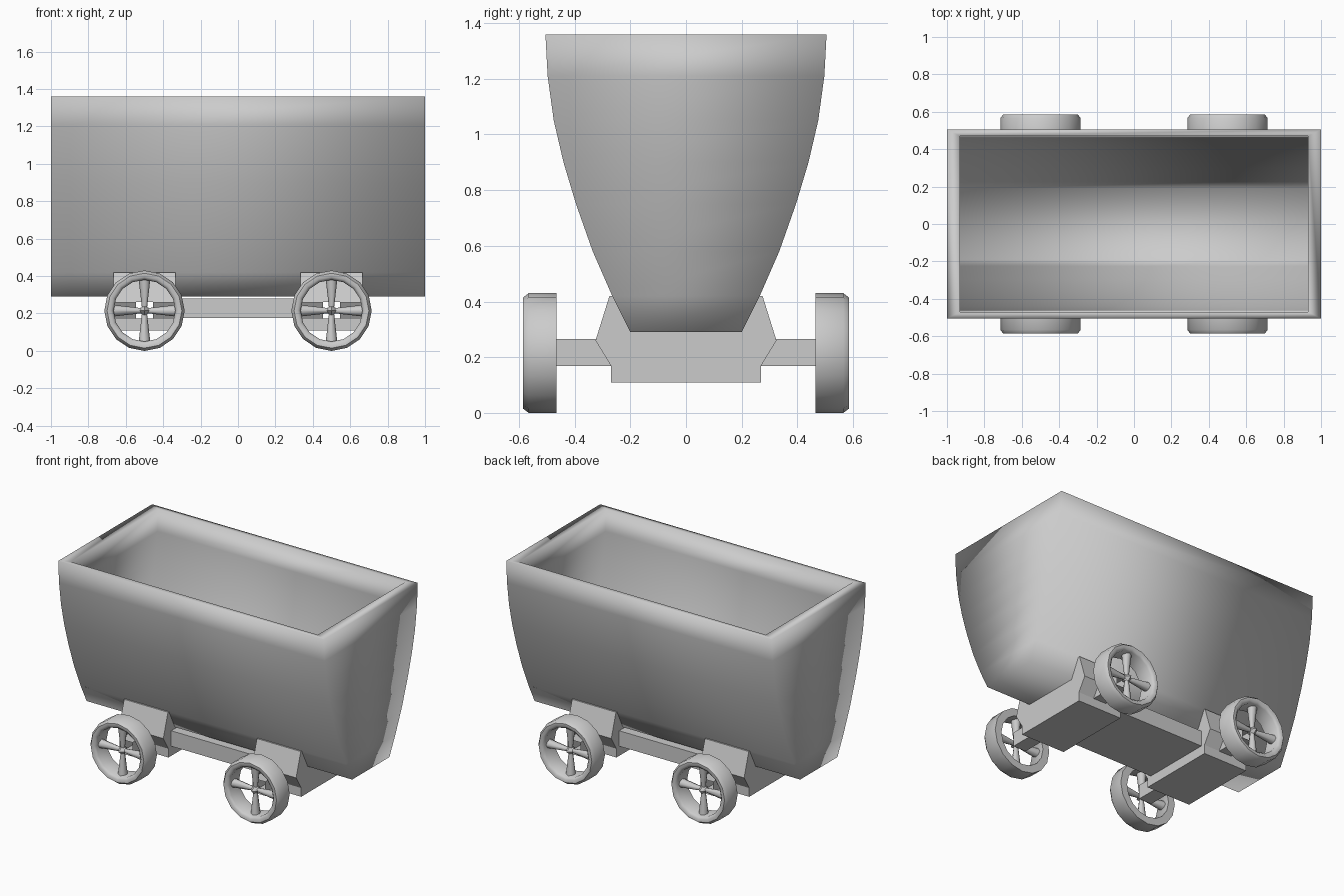
import bpy, bmesh, math
from mathutils import Matrix, Vector

if "Cube" in bpy.data.objects:
    bpy.data.objects.remove(bpy.data.objects["Cube"])


def finish(name, bm, angle=None):
    bmesh.ops.recalc_face_normals(bm, faces=bm.faces)
    me = bpy.data.meshes.new(name)
    bm.to_mesh(me)
    bm.free()
    ob = bpy.data.objects.new(name, me)
    bpy.context.collection.objects.link(ob)
    smooth(ob, angle)
    return ob


def smooth(ob, angle):
    bpy.ops.object.select_all(action='DESELECT')
    ob.select_set(True)
    bpy.context.view_layer.objects.active = ob
    if angle:
        bpy.ops.object.shade_smooth_by_angle(angle=math.radians(angle))
    else:
        bpy.ops.object.shade_smooth()


def bridge(bm, a, b):
    n = len(a)
    for i in range(n):
        bm.faces.new((a[i], a[(i + 1) % n], b[(i + 1) % n], b[i]))


def box(name, centre, size):
    bm = bmesh.new()
    bmesh.ops.create_cube(bm, size=1, matrix=Matrix.Translation(centre) @ Matrix.Diagonal((*size, 1)))
    return finish(name, bm, 30)


# Tub: stacked rectangles up the outside, over the rim and down the inside
outer = [(0.20, 0.29), (0.265, 0.42), (0.335, 0.58), (0.395, 0.75), (0.44, 0.90),
         (0.475, 1.05), (0.497, 1.21), (0.505, 1.36)]
inner = [(0.47, 1.36), (0.462, 1.21), (0.44, 1.05), (0.405, 0.90), (0.36, 0.75),
         (0.298, 0.58), (0.225, 0.42), (0.19, 0.34)]
bm = bmesh.new()
rings = []
for hx, rows in ((1.0, outer), (0.93, inner)):
    for hy, z in rows:
        rings.append([bm.verts.new((sx * hx, sy * hy, z))
                      for sx, sy in ((-1, -1), (1, -1), (1, 1), (-1, 1))])
for a, b in zip(rings, rings[1:]):
    bridge(bm, a, b)
bm.faces.new(rings[0])
bm.faces.new(rings[-1])
finish("tub", bm)

# Long beam joining the two axle blocks
box("chassis_beam", (0, 0, 0.228), (0.74, 0.48, 0.105))

# Cradle half-profile (y, z): holds the tub from below and at the sides
half = [(0.27, 0.11), (0.27, 0.17), (0.325, 0.26), (0.275, 0.42), (0.255, 0.42), (0.19, 0.29)]
profile = half + [(-y, z) for y, z in reversed(half)]
AXLE_Z = 0.217


def cradle(name, x):
    bm = bmesh.new()
    ends = [[bm.verts.new((x + s * 0.165, y, z)) for y, z in profile] for s in (-1, 1)]
    bridge(bm, *ends)
    for e in ends:
        bm.faces.new(e)
    ob = finish(name, bm, 30)
    # Square bore for the hollow axle
    cutter = box(name + "_bore", (x, 0, AXLE_Z), (0.09, 1.0, 0.09))
    cutter.hide_render = True
    cutter.hide_set(True)
    mod = ob.modifiers.new("bore", 'BOOLEAN')
    mod.object = cutter
    mod.solver = 'EXACT'
    smooth(ob, 30)
    bpy.ops.object.modifier_apply(modifier=mod.name)
    bpy.data.objects.remove(cutter)
    smooth(ob, 30)


def axle(name, x):
    bm = bmesh.new()
    ends = [[bm.verts.new((x + sx * 0.048, y, AXLE_Z + sz * 0.048))
             for sx, sz in ((-1, -1), (1, -1), (1, 1), (-1, 1))] for y in (-0.49, 0.49)]
    bridge(bm, *ends)
    finish(name, bm, 30)


def wheel(name, x, side):
    place = Matrix.Translation((x, side * 0.525, 0.215)) @ Matrix.Diagonal((1, side, 1, 1))
    bm = bmesh.new()
    # Rim cross-section (radius, y), chamfered on the outer face
    section = [(0.215, -0.06), (0.215, 0.04), (0.20, 0.06), (0.18, 0.06), (0.165, 0.045), (0.165, -0.06)]
    n = 16
    loops = [[bm.verts.new((r * math.cos(t), y, r * math.sin(t))) for r, y in section]
             for t in (2 * math.pi * i / n for i in range(n))]
    for i in range(n):
        bridge(bm, loops[i], loops[(i + 1) % n])
    bmesh.ops.transform(bm, matrix=place, verts=bm.verts)
    finish(name + "_rim", bm, 50)

    # Four spokes flaring toward the rim, with a diamond hub
    bm = bmesh.new()
    for k in range(4):
        spin = Matrix.Rotation(k * math.pi / 2, 4, 'Y')
        bmesh.ops.create_cone(bm, cap_ends=True, segments=8, radius1=0.013, radius2=0.032, depth=0.165,
                              matrix=spin @ Matrix.Translation((0, 0, 0.0925)))
    for sy in (-1, 1):
        bmesh.ops.create_cone(bm, cap_ends=False, segments=4, radius1=0.036, radius2=0, depth=0.045,
                              matrix=Matrix.Rotation(-sy * math.pi / 2, 4, 'X')
                              @ Matrix.Translation((0, 0, 0.0225)))
    bmesh.ops.remove_doubles(bm, verts=bm.verts, dist=0.0005)
    bmesh.ops.transform(bm, matrix=place, verts=bm.verts)
    finish(name + "_spokes", bm, 50)


for end, x in (("left", -0.5), ("right", 0.5)):
    cradle(end + "_cradle", x)
    axle(end + "_axle", x)
    for face, side in (("front", -1), ("back", 1)):
        wheel(f"{face}_{end}_wheel", x, side)
